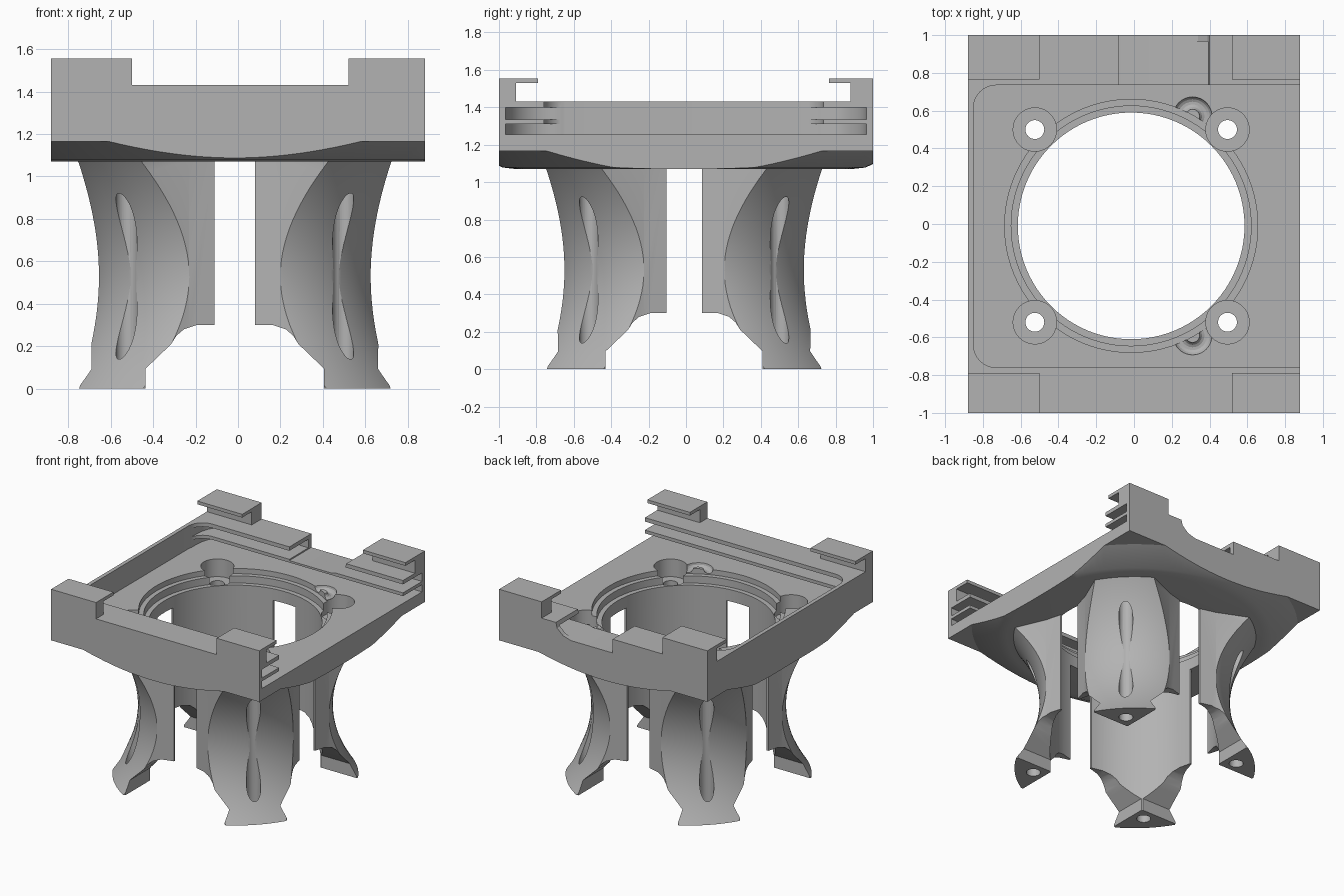
import bpy, bmesh, math
from mathutils import Vector

if "Cube" in bpy.data.objects:
    bpy.data.objects.remove(bpy.data.objects["Cube"])

CX, CY = -0.015, -0.01          # axis of the bore
POST = 0.51                     # screw offset from the axis
FLOOR, RIM, TOP = 1.255, 1.43, 1.555

grey = bpy.data.materials.new("grey")
grey.use_nodes = True
grey.diffuse_color = (0.45, 0.45, 0.45, 1)
grey.node_tree.nodes["Principled BSDF"].inputs["Base Color"].default_value = grey.diffuse_color


def make(name, bm):
    bmesh.ops.recalc_face_normals(bm, faces=bm.faces)
    mesh = bpy.data.meshes.new(name)
    bm.to_mesh(mesh)
    bm.free()
    mesh.materials.append(grey)
    ob = bpy.data.objects.new(name, mesh)
    bpy.context.collection.objects.link(ob)
    return ob


def prism(name, pts, lo, hi, axes="xyz"):
    """Extrude a polygon; axes names the directions of its a, b and depth."""
    bm = bmesh.new()
    rows = []
    for h in (lo, hi):
        row = []
        for a, b in pts:
            v = Vector()
            for ax, c in zip(axes, (a, b, h)):
                setattr(v, ax, c)
            row.append(bm.verts.new(v))
        rows.append(row)
    n = len(pts)
    for row in rows:
        bm.faces.new(row)
    for i in range(n):
        j = (i + 1) % n
        bm.faces.new((rows[0][i], rows[0][j], rows[1][j], rows[1][i]))
    return make(name, bm)


def box(x0, x1, y0, y1, z0, z1, name="cutter"):
    return prism(name, [(x0, y0), (x1, y0), (x1, y1), (x0, y1)], z0, z1)


def rounded(x0, x1, y0, y1, z0, z1, r):
    """Box with its two corners on the low x side rounded."""
    pts = [(x1, y0), (x1, y1)]
    for cy, start in ((y1 - r, 90), (y0 + r, 180)):
        for k in range(9):
            t = math.radians(start + k * 90 / 8)
            pts.append((x0 + r + r * math.cos(t), cy + r * math.sin(t)))
    return prism("cutter", pts, z0, z1)


def lathe(name, profile, x=0, y=0, steps=96):
    """Solid of revolution; the profile runs up from the axis back to the axis."""
    bm = bmesh.new()
    rings = []
    for r, z in profile:
        rings.append([bm.verts.new((x + r * math.cos(2 * math.pi * k / steps),
                                    y + r * math.sin(2 * math.pi * k / steps), z))
                      for k in range(steps)])
    for a, b in zip(rings, rings[1:]):
        for k in range(steps):
            j = (k + 1) % steps
            bm.faces.new((a[k], a[j], b[j], b[k]))
    bm.faces.new(rings[0])
    bm.faces.new(rings[-1])
    return make(name, bm)


def cyl(r, z0, z1, x=0, y=0, steps=96):
    return lathe("cutter", [(r, z0), (r, z1)], x, y, steps)


def bake(ob):
    dg = bpy.context.evaluated_depsgraph_get()
    mesh = bpy.data.meshes.new_from_object(ob.evaluated_get(dg))
    ob.modifiers.clear()
    ob.data = mesh


def cut(ob, tool, op="DIFFERENCE"):
    m = ob.modifiers.new("cut", "BOOLEAN")
    m.operation, m.object, m.solver = op, tool, "EXACT"
    bake(ob)
    bpy.data.objects.remove(tool)


# Tray: block with a conical underside
tray = box(-0.88, 0.88, -1, 1, 1.0, TOP, "tray")
cut(tray, lathe("cutter", [(0.9, 1.07), (0.97, 1.078), (1.155, 1.165),
                           (1.7, 1.165), (1.7, 1.7)], CX, CY, 128), "INTERSECT")

# Corner clips: clear the middle, the inside and the undercut
cut(tray, box(-0.5, 0.52, -1.2, 1.2, RIM, 1.7))
cut(tray, box(-1, 1, -0.79, 0.765, RIM, 1.7))
cut(tray, box(-1, 1, -0.91, 0.88, RIM, 1.53))

# Pocket open at one side, with two slide grooves
cut(tray, rounded(-0.85, 1, -0.76, 0.735, FLOOR, 1.6, 0.12))
for z0, z1 in ((FLOOR, 1.31), (1.335, 1.40)):
    cut(tray, rounded(-0.845, 1, -0.965, 0.965, z0, z1, 0.25))

# Cable notch in the back wall
cut(tray, prism("cutter", [(-0.08, 1.325), (0.27, 1.325), (0.34, 1.345), (0.39, 1.39),
                           (0.4, RIM), (0.4, 1.7), (-0.08, 1.7)], 0.7, 1.1, "xzy"))

# Stepped bore, screw recesses and cable rings
for r, z in ((0.67, 1.215), (0.635, 1.16), (0.6, 0.9)):
    cut(tray, cyl(r, z, 1.5, CX, CY))
for sx in (-1, 1):
    for sy in (-1, 1):
        x, y = CX + sx * POST, CY + sy * POST
        cut(tray, cyl(0.115, 1.12, 1.5, x, y, 40))
        cut(tray, cyl(0.05, 0.9, 1.5, x, y, 32))
for y in (0.57, -0.59):
    bpy.ops.mesh.primitive_torus_add(location=(0.31, y, FLOOR), major_radius=0.07,
                                     minor_radius=0.033, major_segments=40, minor_segments=14)
    cut(tray, bpy.context.object)

# Leg: wedge plan, waisted outside, round bore inside
half = [(0.095, 0.607), (0.215, 0.64), (0.435, 0.735), (0.6, 0.9)]
plan = [(0.095, 0.4)] + half + [(y, x) for x, y in reversed(half)] + [(0.4, 0.095)]
legs = prism("legs", plan, 0, 1.075)
waist = [(0.675 + 0.63 * (z - 0.53) ** 2, z) for z in [-0.05 + 1.15 * k / 30 for k in range(31)]]
cut(legs, lathe("cutter", waist, steps=128), "INTERSECT")
cut(legs, cyl(0.6, -0.1, 1.2))

# Foot: arch cut from both sides, then the screw hole
arch = [(-0.2, -0.1), (0.42, -0.1), (0.42, 0.095), (0.3, 0.21), (0.275, 0.25),
        (0.24, 0.28), (0.18, 0.3), (-0.2, 0.3)]
for axes in ("xzy", "yzx"):
    cut(legs, prism("cutter", arch, -0.2, 1.2, axes))
cut(legs, cyl(0.05, -0.1, 1.2, POST, POST, 32))

# Four legs by mirroring
m = legs.modifiers.new("mirror", "MIRROR")
m.use_axis = (True, True, False)
m.use_mirror_merge = False
bake(legs)
legs.location = (CX, CY, 0)

for ob in (tray, legs):
    ob.data.materials.clear()
    ob.data.materials.append(grey)
    for p in ob.data.polygons:
        p.material_index = 0
    bpy.ops.object.select_all(action="DESELECT")
    ob.select_set(True)
    bpy.context.view_layer.objects.active = ob
    bpy.ops.object.shade_smooth_by_angle(angle=math.radians(25))
